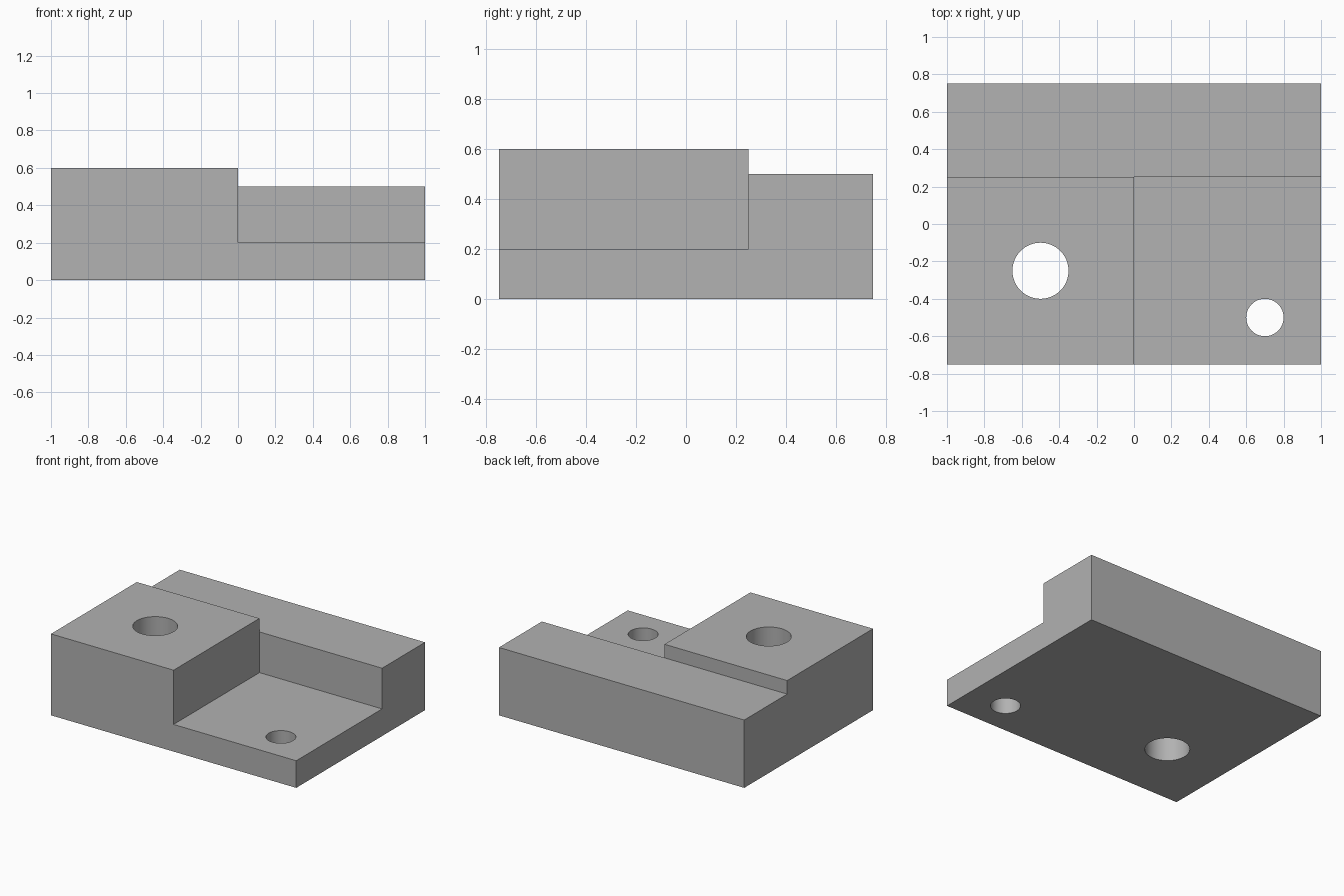
import bpy
import bmesh
from mathutils import Matrix, Vector

cube = bpy.data.objects.get("Cube")
if cube:
    bpy.data.objects.remove(cube, do_unlink=True)

grey = bpy.data.materials.new("plain grey")
grey.use_nodes = True
colour = (0.445, 0.445, 0.445, 1)
grey.diffuse_color = colour
grey.node_tree.nodes["Principled BSDF"].inputs["Base Color"].default_value = colour


def finish(name, bm):
    mesh = bpy.data.meshes.new(name)
    bmesh.ops.recalc_face_normals(bm, faces=bm.faces)
    bm.to_mesh(mesh)
    bm.free()
    mesh.materials.append(grey)
    obj = bpy.data.objects.new(name, mesh)
    bpy.context.collection.objects.link(obj)
    return obj


def box(name, low, high):
    low, high = Vector(low), Vector(high)
    bm = bmesh.new()
    bmesh.ops.create_cube(bm, size=1)
    bmesh.ops.transform(bm, verts=bm.verts, matrix=Matrix.Translation(
        (low + high) / 2) @ Matrix.Diagonal((*(high - low), 1)))
    return finish(name, bm)


def drill(name, x, y, radius):
    bm = bmesh.new()
    bmesh.ops.create_cone(bm, cap_ends=True, segments=64, radius1=radius,
                          radius2=radius, depth=2,
                          matrix=Matrix.Translation((x, y, 0.3)))
    return finish(name, bm)


# Solid block, then the rear step, front pocket and two through holes
body = box("machined_block", (-1, -0.75, 0), (1, 0.75, 0.6))
cutters = [
    box("rear_step_cutter", (-2, 0.25, 0.5), (2, 2, 1)),
    box("front_pocket_cutter", (0, -2, 0.2), (2, 0.25, 1)),
    drill("large_hole_cutter", -0.5, -0.25, 0.15),
    drill("small_hole_cutter", 0.7, -0.5, 0.1),
]

bpy.ops.object.select_all(action="DESELECT")
body.select_set(True)
bpy.context.view_layer.objects.active = body
for cutter in cutters:
    cutter.hide_render = True
    cut = body.modifiers.new(cutter.name, "BOOLEAN")
    cut.operation = "DIFFERENCE"
    cut.solver = "EXACT"
    cut.object = cutter
    bpy.ops.object.modifier_apply(modifier=cut.name)
    bpy.data.objects.remove(cutter, do_unlink=True)

# Round hole walls, crisp block edges
bpy.ops.object.shade_smooth_by_angle()
